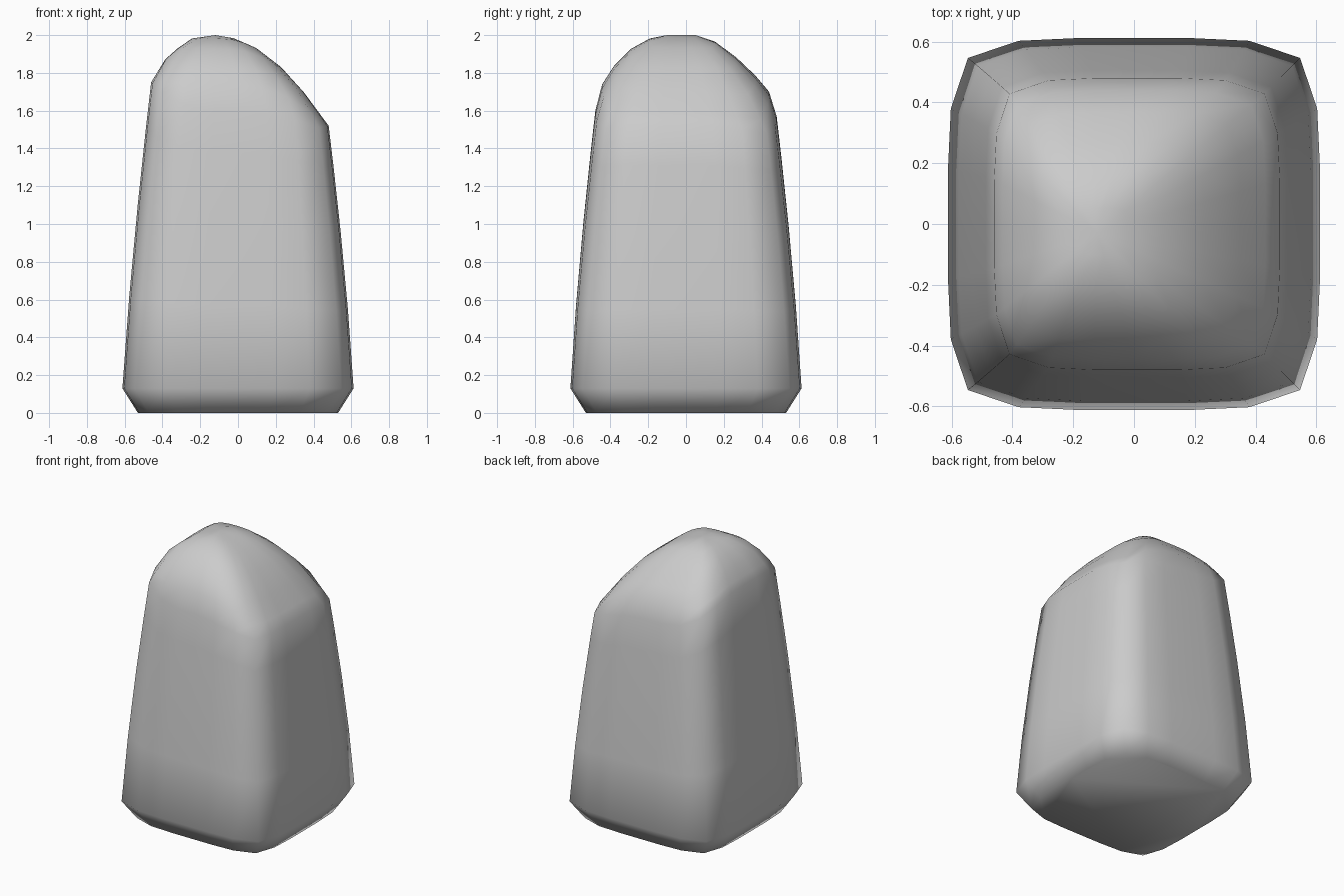
import bpy, bmesh

if "Cube" in bpy.data.objects:
    bpy.data.objects.remove(bpy.data.objects["Cube"])

# Crown profiles: height along x (front view) and along y (side view)
PROFILE_X = [(-0.46, 1.75), (-0.38, 1.88), (-0.26, 1.98), (-0.12, 2.0), (0.0, 1.98),
             (0.1, 1.93), (0.28, 1.79), (0.48, 1.52)]
PROFILE_Y = [(-0.48, 1.6), (-0.45, 1.73), (-0.36, 1.87), (-0.24, 1.97), (-0.12, 2.0),
             (0.05, 2.0), (0.17, 1.96), (0.33, 1.83), (0.44, 1.7), (0.48, 1.57)]

# Rounded-square outline, one quarter repeated by rotation
QUARTER = [(1, 0), (1, 0.3), (0.985, 0.62), (0.893, 0.893), (0.62, 0.985), (0.3, 1)]
OUTLINE = []
for c, s in ((1, 0), (0, 1), (-1, 0), (0, -1)):
    OUTLINE += [(c * x - s * y, s * x + c * y) for x, y in QUARTER]


def sample(profile, t):
    for (a, za), (b, zb) in zip(profile, profile[1:]):
        if t <= b:
            return za + (zb - za) * max(0, (t - a) / (b - a))
    return profile[-1][1]


def crown(x, y):
    dx, dy = 2 - sample(PROFILE_X, x), 2 - sample(PROFILE_Y, y)
    return 2 - (dx ** 1.8 + dy ** 1.8) ** (1 / 1.8)


def lerp(a, b, t):
    return tuple(p + (q - p) * t for p, q in zip(a, b))


# Rings from the foot to the peak
foot = [(0.53 * u, 0.53 * v, 0) for u, v in OUTLINE]
base = [(0.612 * u, 0.612 * v, 0.13) for u, v in OUTLINE]
rim = [(0.01 + 0.47 * u, 0.48 * v) for u, v in OUTLINE]
rim = [(x, y, crown(x, y)) for x, y in rim]
rings = [foot, base]
for t in (0.3, 0.6, 0.85):
    bulge = 1 + 0.08 * t * (1 - t)
    ring = [lerp(b, r, t) for b, r in zip(base, rim)]
    rings.append([(x * bulge, y * bulge, z) for x, y, z in ring])
rings.append(rim)
peak = (-0.12, -0.03)
for s in (0.92, 0.78, 0.58, 0.36, 0.16):
    pts = [lerp(peak, r[:2], s) for r in rim]
    rings.append([(x, y, crown(x, y)) for x, y in pts])

# Skin the rings
bm = bmesh.new()
loops = [[bm.verts.new(p) for p in ring] for ring in rings]
n = len(OUTLINE)
for lo, hi in zip(loops, loops[1:]):
    for i in range(n):
        j = (i + 1) % n
        bm.faces.new((lo[i], lo[j], hi[j], hi[i]))
bm.faces.new(loops[0][::-1])
top = bm.verts.new((*peak, 2.0))
for i in range(n):
    bm.faces.new((loops[-1][i], loops[-1][(i + 1) % n], top))
for f in bm.faces:
    f.smooth = True
mesh = bpy.data.meshes.new("standing_stone")
bm.to_mesh(mesh)
bm.free()
stone = bpy.data.objects.new("standing_stone", mesh)
bpy.context.collection.objects.link(stone)
